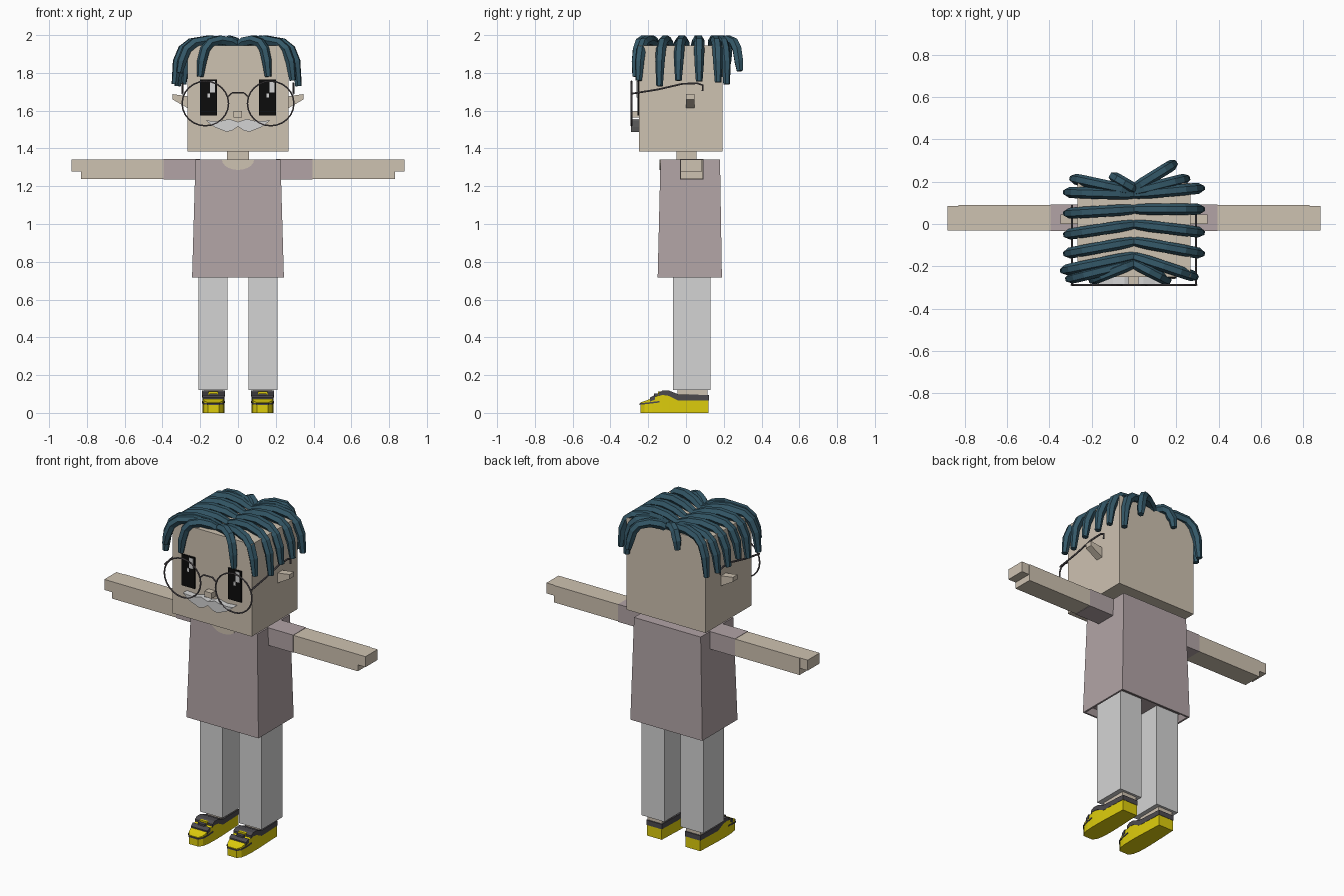
import bpy, bmesh, math
from mathutils import Vector

cube = bpy.data.objects.get("Cube")
if cube:
    bpy.data.objects.remove(cube)


def material(name, r, g, b):
    lin = [(c / 255 / 12.92 if c < 11 else ((c / 255 + 0.055) / 1.055) ** 2.4) for c in (r, g, b)]
    m = bpy.data.materials.new(name)
    m.use_nodes = True
    m.diffuse_color = (*lin, 1)
    m.node_tree.nodes["Principled BSDF"].inputs["Base Color"].default_value = (*lin, 1)
    return m


SKIN = material("skin", 206, 194, 177)
SHIRT = material("shirt mauve", 178, 164, 166)
GREY = material("light grey", 212, 212, 212)
YELLOW = material("shoe yellow", 222, 205, 12)
DARK = material("charcoal", 76, 74, 78)
HAIR = material("hair teal", 52, 88, 104)
BLACK = material("eye black", 12, 12, 12)
WIRE = material("wire grey", 100, 94, 98)


def finish(name, bm, mat):
    bmesh.ops.recalc_face_normals(bm, faces=bm.faces)
    me = bpy.data.meshes.new(name)
    bm.to_mesh(me)
    bm.free()
    me.materials.append(mat)
    ob = bpy.data.objects.new(name, me)
    bpy.context.collection.objects.link(ob)
    return ob


def loft(name, rings, mat):
    """Join equal rings of points into a capped solid."""
    bm = bmesh.new()
    loops = [[bm.verts.new(p) for p in ring] for ring in rings]
    n = len(loops[0])
    for a, b in zip(loops, loops[1:]):
        for i in range(n):
            j = (i + 1) % n
            bm.faces.new((a[i], a[j], b[j], b[i]))
    bm.faces.new(loops[0])
    bm.faces.new(loops[-1])
    return finish(name, bm, mat)


def rect(x0, x1, y0, y1, z):
    return [(x0, y0, z), (x1, y0, z), (x1, y1, z), (x0, y1, z)]


def box(name, x, y, z, mat):
    return loft(name, [rect(*x, *y, z[0]), rect(*x, *y, z[1])], mat)


def prism(name, outline, y0, y1, mat):
    return loft(name, [[(x, y, z) for x, z in outline] for y in (y0, y1)], mat)


def tube(name, pts, radius, mat, radii=None, closed=False, sides=1):
    cu = bpy.data.curves.new(name, 'CURVE')
    cu.dimensions = '3D'
    cu.bevel_depth = radius
    cu.bevel_resolution = sides
    cu.use_fill_caps = True
    sp = cu.splines.new('POLY')
    sp.points.add(len(pts) - 1)
    for i, p in enumerate(pts):
        sp.points[i].co = (*p, 1)
        sp.points[i].radius = radii[i] if radii else 1
    sp.use_cyclic_u = closed
    sp.use_smooth = False
    cu.materials.append(mat)
    ob = bpy.data.objects.new(name, cu)
    bpy.context.collection.objects.link(ob)
    bpy.ops.object.select_all(action='DESELECT')
    ob.select_set(True)
    bpy.context.view_layer.objects.active = ob
    bpy.ops.object.convert(target='MESH')


# Head and neck
box("head", (-0.268, 0.268), (-0.25, 0.193), (1.383, 1.945), SKIN)
box("neck", (-0.057, 0.057), (-0.05, 0.055), (1.3, 1.4), SKIN)

# Shirt, hollow at the hem
shirt = loft("shirt", [rect(-0.215, 0.215, -0.12, 0.16, 0.75),
                       rect(-0.232, 0.232, -0.14, 0.18, 0.717),
                       rect(-0.243, 0.243, -0.15, 0.19, 0.717),
                       rect(-0.225, 0.225, -0.135, 0.18, 1.342)], SHIRT)
arc = [math.pi * (1 + i / 10) for i in range(11)]
prism("neckline", [(0.085 * math.cos(a), 1.341 + 0.055 * math.sin(a)) for a in arc],
      -0.14, -0.132, SKIN)

# Shoe cross-sections: y, half width, bottom, top
SOLE = [(0.12, 0.05, 0, 0.068), (-0.04, 0.057, 0, 0.068), (-0.09, 0.058, 0, 0.095),
        (-0.13, 0.058, 0, 0.1), (-0.18, 0.056, 0, 0.078), (-0.22, 0.048, 0, 0.062),
        (-0.242, 0.03, 0, 0.055)]
UPPER = [(0.122, 0.052, 0.065, 0.095), (-0.04, 0.058, 0.065, 0.098),
         (-0.09, 0.06, 0.09, 0.118), (-0.125, 0.06, 0.095, 0.118), (-0.145, 0.06, 0.088, 0.106)]
BAND = [(-0.165, 0.059, 0.07, 0.095), (-0.19, 0.056, 0.06, 0.082)]
RIM = [(-0.14, 0.061, 0.055, 0.063), (-0.18, 0.059, 0.05, 0.058),
       (-0.222, 0.051, 0.045, 0.053), (-0.245, 0.032, 0.043, 0.051)]


def shoe_part(name, cx, rows, mat):
    loft(name, [[(cx - w, y, a), (cx + w, y, a), (cx + w, y, b), (cx - w, y, b)]
                for y, w, a, b in rows], mat)


for s, side in ((1, "left"), (-1, "right")):
    def span(a, b):
        return sorted((s * a, s * b))

    # Arms
    box(side + "_sleeve", span(0.2, 0.395), (-0.032, 0.092), (1.236, 1.343), SHIRT)
    box(side + "_arm", span(0.39, 0.83), (-0.03, 0.09), (1.238, 1.341), SKIN)
    box(side + "_fingers", span(0.83, 0.882), (-0.03, 0.086), (1.277, 1.341), SKIN)
    # Legs
    box(side + "_trouser_leg", span(0.055, 0.208), (-0.07, 0.13), (0.12, 0.76), GREY)
    cx = s * 0.13
    box(side + "_ankle", (cx - 0.048, cx + 0.048), (-0.045, 0.115), (0.08, 0.13), SKIN)
    # Shoes
    shoe_part(side + "_shoe_sole", cx, SOLE, YELLOW)
    shoe_part(side + "_shoe_upper", cx, UPPER, DARK)
    shoe_part(side + "_shoe_band", cx, BAND, DARK)
    shoe_part(side + "_shoe_rim", cx, RIM, DARK)
    box(side + "_shoe_lace", (cx - 0.022, cx + 0.022), (-0.17, -0.14), (0.08, 0.103), DARK)
    box(side + "_shoe_tongue", (cx - 0.025, cx + 0.025), (-0.148, -0.115), (0.09, 0.113), YELLOW)
    # Ears
    prism(side + "_ear", [(s * 0.26, 1.675), (s * 0.348, 1.688), (s * 0.348, 1.66), (s * 0.26, 1.61)],
          0.0, 0.045, SKIN)
    # Eyes with highlights on the same side of both
    ex = s * 0.157
    box(side + "_eye", (ex - 0.045, ex + 0.045), (-0.258, -0.249), (1.575, 1.765), BLACK)
    box(side + "_eye_glint", (ex + 0.01, ex + 0.036), (-0.261, -0.257), (1.695, 1.758), GREY)
    box(side + "_eye_spark", (ex - 0.005, ex + 0.008), (-0.261, -0.257), (1.67, 1.692), GREY)
    # Moustache half
    prism(side + "_moustache", [(s * x, z) for x, z in (
        (0, 1.54), (0.045, 1.556), (0.1, 1.543), (0.17, 1.548), (0.125, 1.513),
        (0.06, 1.488), (0.03, 1.495), (0, 1.517))], -0.29, -0.249, GREY)
    # Glasses
    ring = [(s * 0.173 + 0.123 * math.cos(i * math.pi / 12), -0.288,
             1.638 + 0.118 * math.sin(i * math.pi / 12)) for i in range(24)]
    tube(side + "_lens_rim", ring, 0.0045, WIRE, closed=True)
    tube(side + "_temple", [(s * 0.293, y, z) for y, z in (
        (-0.288, 1.69), (-0.15, 1.712), (-0.02, 1.742), (0.06, 1.745),
        (0.088, 1.735), (0.088, 1.705))], 0.0055, WIRE)

tube("glasses_bridge", [(-0.052, -0.288, 1.675), (-0.03, -0.288, 1.695), (0.03, -0.288, 1.695),
                        (0.052, -0.288, 1.675)], 0.0045, WIRE)
box("nose", (-0.025, 0.022), (-0.288, -0.249), (1.563, 1.597), SKIN)

# Hair locks: root y, then tip x, y, z
LOCKS = [
    (0.14, -0.32, 0.15, 1.75), (0.07, -0.32, 0.05, 1.75), (0.0, -0.32, -0.05, 1.76),
    (-0.08, -0.32, -0.14, 1.73), (-0.15, -0.335, -0.22, 1.74), (-0.18, -0.31, -0.26, 1.8),
    (-0.18, -0.2, -0.265, 1.78),
    (0.14, 0.32, 0.17, 1.75), (0.07, 0.32, 0.07, 1.755), (0.0, 0.32, -0.04, 1.76),
    (-0.08, 0.32, -0.14, 1.73), (-0.15, 0.29, -0.25, 1.76), (-0.18, 0.16, -0.268, 1.78),
    (0.15, -0.29, 0.215, 1.74), (0.16, -0.1, 0.225, 1.86),
    (0.15, 0.25, 0.215, 1.74), (0.16, 0.19, 0.285, 1.81),
]
# Share of the way to the tip, arch height
ARCH = [(0, 1.935), (0.25, 1.965), (0.5, 1.974), (0.75, 1.96), (0.88, 1.925), (0.96, 1.86)]
for i, (ry, tx, ty, tz) in enumerate(LOCKS):
    root, tip = Vector((0.012 if tx < 0 else -0.012, ry)), Vector((tx, ty))
    pts = [(*root.lerp(tip, t), max(z, tz + 0.05)) for t, z in ARCH] + [(tx, ty, tz)]
    tube(f"hair_lock_{i + 1}", pts, 0.027, HAIR, (0.8, 1, 1, 1, 1, 0.95, 0.65))
